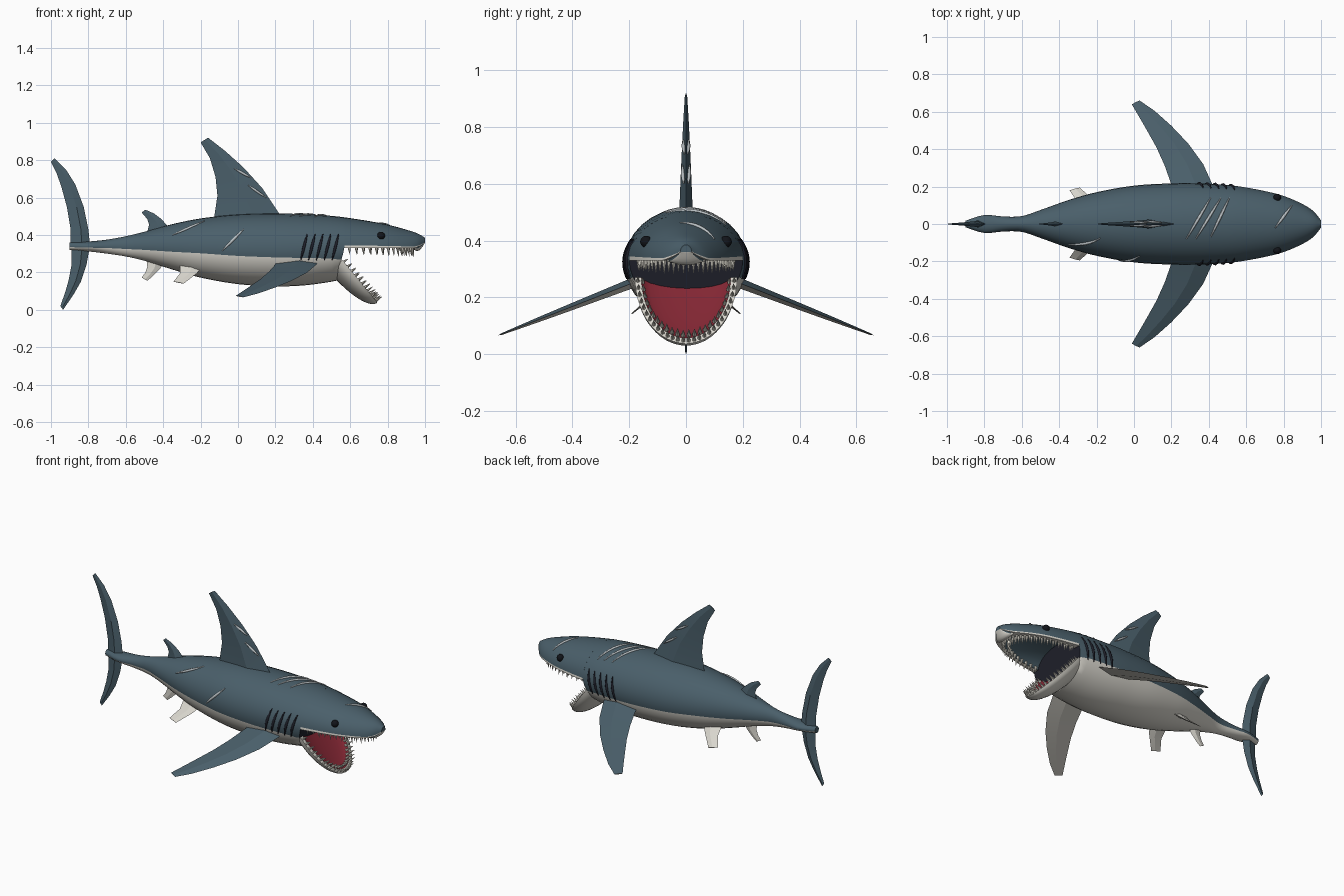
import bpy, bmesh, math
from mathutils import Vector, Matrix

if "Cube" in bpy.data.objects:
    bpy.data.objects.remove(bpy.data.objects["Cube"])


def material(name, rgb):
    m = bpy.data.materials.new(name)
    m.use_nodes = True
    m.diffuse_color = (*rgb, 1)
    m.node_tree.nodes["Principled BSDF"].inputs["Base Color"].default_value = (*rgb, 1)
    return m


SLATE = material("slate skin", (.068, .114, .144))
BELLY = material("pale belly", (.70, .68, .62))
RED = material("red mouth", (.23, .02, .034))
DARK = material("dark throat", (.013, .014, .023))
TOOTH = material("ivory teeth", (.82, .79, .70))
SCAR = material("pale scar", (.48, .52, .54))
EYE = material("black eye", (.006, .007, .01))

# Body stations: x, half width, top, bottom, colour line
PROFILE = [
    (-.90, .018, .36, .32, .335), (-.80, .048, .365, .312, .332), (-.70, .040, .375, .30, .33),
    (-.60, .042, .393, .285, .325), (-.50, .075, .417, .262, .32), (-.35, .128, .458, .215, .31),
    (-.20, .17, .488, .172, .302), (0, .205, .51, .137, .288), (.20, .217, .515, .125, .28),
    (.35, .217, .511, .13, .277), (.50, .209, .502, .15, .274), (.57, .20, .494, .166, .27),
    (.70, .176, .474, .196, .34), (.80, .15, .455, .21, .34), (.90, .107, .428, .25, .34),
    (.96, .068, .408, .29, .34), (1.0, .02, .385, .345, .35)]


def station(x):
    """Smoothly interpolated width, top, bottom and colour line."""
    n = len(PROFILE)
    i = max(k for k in range(n - 1) if k == 0 or PROFILE[k][0] <= x)
    a, b = PROFILE[i], PROFILE[i + 1]
    h = b[0] - a[0]
    t = (x - a[0]) / h

    def slope(k, c):
        p, q = PROFILE[max(k - 1, 0)], PROFILE[min(k + 1, n - 1)]
        return (q[c] - p[c]) / (q[0] - p[0]) * h
    return [(2*t**3 - 3*t**2 + 1) * a[c] + (t**3 - 2*t**2 + t) * slope(i, c)
            + (3*t**2 - 2*t**3) * b[c] + (t**3 - t**2) * slope(i + 1, c) for c in range(1, 5)]


def on_side(x, z, side):
    w, top, bot, _ = station(x)
    k = (z - (top + bot) / 2) / ((top - bot) / 2)
    return Vector((x, side * w * math.sqrt(max(0, 1 - k * k)), z))


def on_top(x, y):
    w, top, bot, _ = station(x)
    return Vector((x, y, (top + bot) / 2 + (top - bot) / 2 * math.sqrt(max(0, 1 - (y / w) ** 2))))


def finish(name, bm, mats, rule=None, angle=35):
    bmesh.ops.recalc_face_normals(bm, faces=bm.faces)
    if rule:
        for f in bm.faces:
            f.material_index = rule(f)
    mesh = bpy.data.meshes.new(name)
    bm.to_mesh(mesh)
    bm.free()
    for m in mats:
        mesh.materials.append(m)
    ob = bpy.data.objects.new(name, mesh)
    bpy.context.collection.objects.link(ob)
    bpy.ops.object.select_all(action='DESELECT')
    ob.select_set(True)
    bpy.context.view_layer.objects.active = ob
    bpy.ops.object.shade_smooth_by_angle(angle=math.radians(angle))
    return ob


def loft(name, rings, mats, band=lambda j: 0, cap=0, angle=35):
    """Skin closed rings; band(j) colours the strip starting at ring point j."""
    bm = bmesh.new()
    vs = [[bm.verts.new(p) for p in r] for r in rings]
    n = len(rings[0])
    for a, b in zip(vs, vs[1:]):
        for j in range(n):
            k = (j + 1) % n
            bm.faces.new((a[j], a[k], b[k], b[j])).material_index = band(j)
    bm.faces.new(vs[0])
    bm.faces.new(vs[-1]).material_index = cap
    return finish(name, bm, mats, angle=angle)


# Body: the ring points start on the colour line
UP, LOW = 18, 14
rings = []
for i in range(43):
    x = -.9 + 1.47 * i / 42
    w, top, bot, line = station(x)
    zc, h = (top + bot) / 2, (top - bot) / 2
    a0 = math.asin(max(-.9, min(.9, (line - zc) / h)))
    angles = [a0 + (math.pi - 2 * a0) * j / UP for j in range(UP)]
    angles += [math.pi - a0 + (math.pi + 2 * a0) * j / LOW for j in range(LOW)]
    pull = .045 if i == 42 else 0
    rings.append([(x + pull * min(0, math.sin(a)), w * math.cos(a), zc + h * math.sin(a)) for a in angles])
loft("body", rings, [SLATE, BELLY, DARK], lambda j: 0 if j < UP else 1, cap=2)

# Upper head: arched outside, pale lip, hollow palate, solid snout
rings = []
for i in range(25):
    x = .57 + .43 * math.sin(math.pi / 2 * i / 24)
    w, top, bot, _ = station(x)
    lip = .33 + .03 * max(0, (x - .93) / .07) ** 2
    outer = [0, .09] + [.09 + (math.pi - .18) * j / 16 for j in range(1, 17)] + [math.pi]
    ring = [(x, w * math.cos(a), lip + (top - lip) * math.sin(a)) for a in outer]
    k = 1 - ((x - .57) / .36) ** 2
    if k > 0:
        half, rise = min(w * .86, .16 * math.sqrt(k)), .09 * math.sqrt(k)
    else:
        half, rise = w * .86, -.022 * math.sin(math.pi * (x - .93) / .07)
    for j in range(11):
        a = math.pi * (1 - j / 10)
        ring.append((x, half * math.cos(a), lip + rise * math.sin(a)))
    rings.append(ring)
head = loft("upper_head", rings, [SLATE, BELLY], lambda j: 0 if 1 <= j < 17 or 19 <= j < 29 else 1)
for p in head.data.polygons:   # pale underside of the snout
    if p.center.x > .92 and p.normal.z < -.3:
        p.material_index = 1

# Lower jaw: quarter ellipsoid bowl hanging from the hinge
HINGE, ALONG = Vector((.555, 0, .27)), Vector((.635, 0, -.773))
DOWN = Vector((-.773, 0, -.635))


def jaw_point(u, y, d):
    return HINGE + ALONG * u + DOWN * d + Vector((0, y, 0))


rings = []
for i in range(15):
    t = math.pi / 2 * i / 14.3
    c, u = math.cos(t), math.sin(t)
    ring = [jaw_point(.30 * u, .18 * c * math.cos(a), .095 * c * math.sin(a))
            for a in (math.pi * j / 16 for j in range(17))]
    ring += [jaw_point(.275 * u, -.157 * c * math.cos(a), .035 * c * math.sin(a))
             for a in (math.pi * j / 10 for j in range(11))]
    rings.append(ring)
loft("lower_jaw", rings, [BELLY, RED], lambda j: 1 if 17 <= j < 27 else 0)


# Teeth: cones set along the elliptical gum lines
def teeth(name, count, place, direction, length, radius):
    bm = bmesh.new()
    for i in range(count):
        t = math.pi * (i + .5) / count
        size = length * (.8 + .3 * math.sin(t)) * (1 if i % 2 else .88)
        rot = direction.to_track_quat('Z', 'Y').to_matrix().to_4x4()
        spot = Matrix.Translation(place(t) + direction * size * .42)
        bmesh.ops.create_cone(bm, cap_ends=True, segments=6, radius1=radius, radius2=.0005,
                              depth=size, matrix=spot @ rot)
    finish(name, bm, [TOOTH], angle=20)


for row, (k, count) in enumerate(((1, 30), (.9, 26))):
    teeth(f"upper_teeth_{row + 1}", count,
          lambda t: Vector((.575 + .36 * k * math.sin(t), .168 * k * math.cos(t), .335)),
          Vector((.1, 0, -1)).normalized(), .052 * k, .0095)
    teeth(f"lower_teeth_{row + 1}", count - 2,
          lambda t: jaw_point(.288 * k * math.sin(t), .17 * k * math.cos(t), .004),
          (ALONG * .1 - DOWN).normalized(), .042 * k, .0085)


# Fins: diamond sections between a leading and a trailing edge
def fin(name, lead, trail, thick, normal, mats, rule=None):
    bm = bmesh.new()
    normal = Vector(normal).normalized()
    rows = []
    for i, (a, b) in enumerate(zip(lead, trail)):
        a, b = Vector(a), Vector(b)
        off = normal * thick * (1 - .85 * i / (len(lead) - 1))
        mid = a.lerp(b, .42)
        rows.append([bm.verts.new(p) for p in (a, mid + off, b, mid - off)])
    for p, q in zip(rows, rows[1:]):
        for j in range(4):
            bm.faces.new((p[j], p[(j + 1) % 4], q[(j + 1) % 4], q[j]))
    bm.faces.new(rows[0])
    bm.faces.new(rows[-1])
    return finish(name, bm, mats, rule, angle=12)


def upright(pairs):
    return [(x, 0, z) for x, z in pairs]


fin("dorsal_fin", upright([(.25, .48), (.22, .515), (.13, .65), (.03, .76), (-.07, .85), (-.16, .92)]),
    upright([(-.13, .47), (-.125, .51), (-.11, .61), (-.12, .71), (-.15, .81), (-.20, .895)]),
    .028, (0, 1, 0), [SLATE])
fin("second_dorsal_fin", upright([(-.36, .43), (-.41, .485), (-.45, .515), (-.495, .535)]),
    upright([(-.49, .40), (-.475, .455), (-.485, .485), (-.515, .52)]), .014, (0, 1, 0), [SLATE])
fin("tail_upper_lobe", upright([(-.79, .33), (-.80, .43), (-.825, .55), (-.87, .67), (-.92, .75), (-.98, .81)]),
    upright([(-.895, .33), (-.895, .43), (-.915, .55), (-.945, .66), (-.97, .73), (-1.0, .79)]),
    .02, (0, 1, 0), [SLATE])
fin("tail_lower_lobe", upright([(-.79, .35), (-.81, .24), (-.84, .15), (-.88, .08), (-.935, .0)]),
    upright([(-.89, .35), (-.89, .24), (-.905, .16), (-.925, .09), (-.95, .02)]), .02, (0, 1, 0), [SLATE])
fin("anal_fin", upright([(-.39, .26), (-.42, .215), (-.455, .18), (-.485, .155)]),
    upright([(-.49, .28), (-.485, .23), (-.495, .2), (-.515, .172)]), .012, (0, 1, 0), [BELLY])


def drooped(pairs, s):
    return [(x, s * y, .25 - (y - .19) * .39) for x, y in pairs]


for s, side in ((1, "left"), (-1, "right")):
    fin(f"{side}_pectoral_fin",
        drooped([(.44, .13), (.42, .21), (.37, .32), (.29, .43), (.20, .525), (.11, .605), (.03, .66)], s),
        drooped([(.20, .13), (.20, .21), (.165, .31), (.12, .41), (.075, .49), (.035, .56), (-.012, .64)], s),
        .02, (0, s * .36, .93), [SLATE, BELLY], lambda f: 1 if f.normal.z < 0 else 0)
    fin(f"{side}_pelvic_fin",
        [(-.19, s * .09, .23), (-.22, s * .13, .195), (-.29, s * .195, .14)],
        [(-.31, s * .09, .24), (-.31, s * .13, .195), (-.345, s * .18, .15)],
        .012, (0, s * .6, .8), [BELLY])


# Thin marks lying on the skin
def mark(name, points, radius, mat, taper=True):
    cu = bpy.data.curves.new(name, 'CURVE')
    cu.dimensions = '3D'
    cu.bevel_depth, cu.bevel_resolution, cu.use_fill_caps = radius, 1, True
    sp = cu.splines.new('POLY')
    sp.points.add(len(points) - 1)
    for i, (q, p) in enumerate(zip(sp.points, points)):
        q.co = (*p, 1)
        q.radius = .3 + .7 * math.sin(math.pi * i / (len(points) - 1)) if taper else 1
    cu.materials.append(mat)
    bpy.context.collection.objects.link(bpy.data.objects.new(name, cu))


def steps(a, b, n=9):
    return [(a[0] + (b[0] - a[0]) * i / n, a[1] + (b[1] - a[1]) * i / n) for i in range(n + 1)]


for s, side in ((1, "left"), (-1, "right")):
    for g in range(5):
        x = .335 + .042 * g
        line = [on_side(px, pz, s) for px, pz in steps((x, .265), (x + .035, .405))]
        mark(f"{side}_gill_{g + 1}", line, .008, DARK)
    # Eye
    bm = bmesh.new()
    bmesh.ops.create_uvsphere(bm, u_segments=16, v_segments=10, radius=.021,
                              matrix=Matrix.Translation(on_side(.765, .396, s) * 1))
    finish(f"{side}_eye", bm, [EYE], angle=60)
    # Dorsal fin scars
    for k, (a, b, y) in enumerate((((-.02, .755), (.07, .705), .010), ((.055, .665), (.15, .60), .013))):
        mark(f"{side}_fin_scar_{k + 1}", [(x, s * y * (1 - .35 * i / 9), z)
             for i, (x, z) in enumerate(steps(a, b))], .007, SCAR)

for k, (a, b) in enumerate((((-.35, .40), (-.18, .475)), ((-.085, .315), (.03, .43)))):
    mark(f"flank_scar_{k + 1}", [on_side(x, z, -1) for x, z in steps(a, b)], .008, SCAR)
for k, (a, b) in enumerate((((.28, -.08), (.41, .14)), ((.33, -.08), (.465, .14)),
                            ((.41, -.07), (.51, .14)), ((.755, -.02), (.845, .10)))):
    mark(f"back_scar_{k + 1}", [on_top(x, y) for x, y in steps(a, b)], .008, SCAR)
